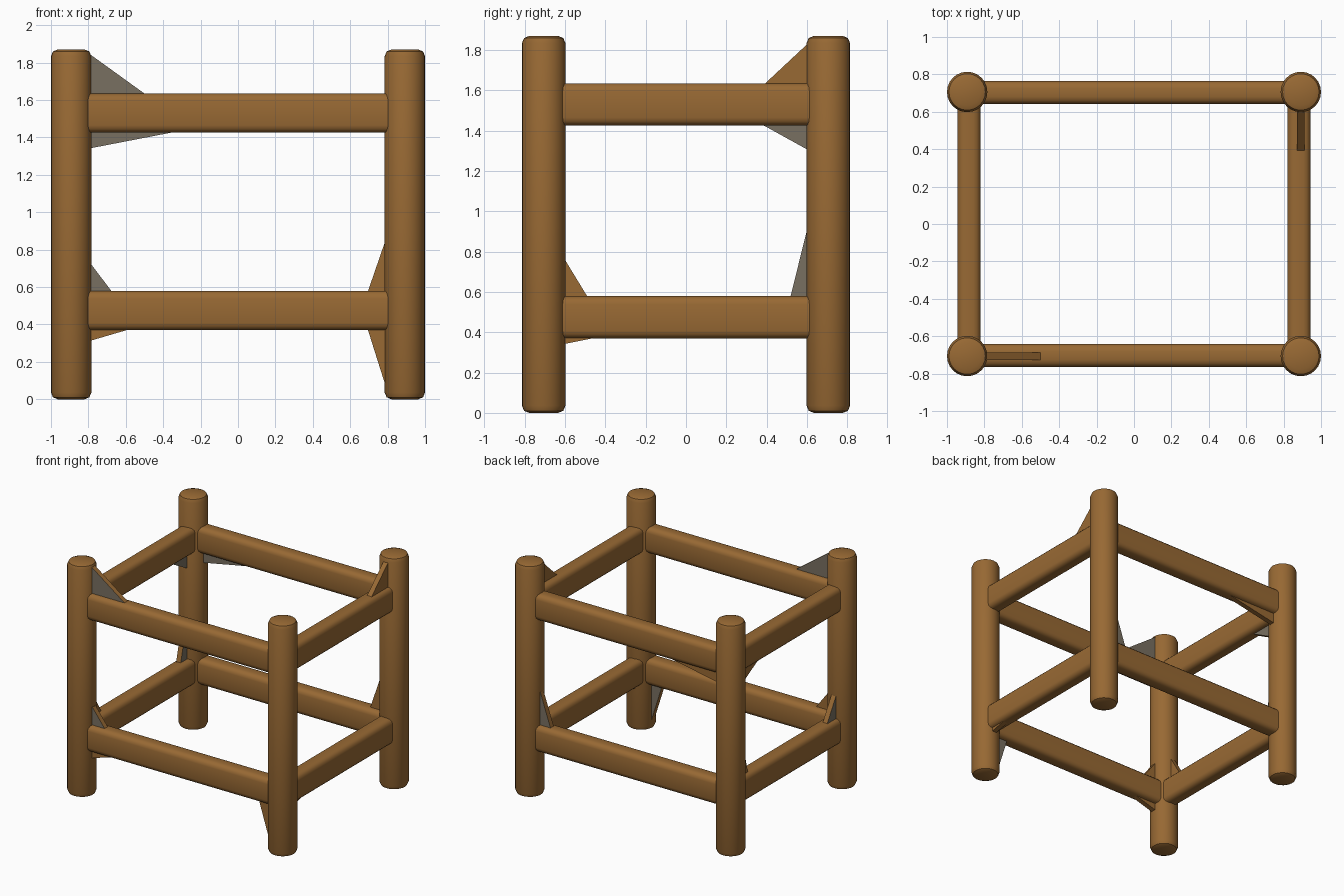
import bpy, bmesh, math
from mathutils import Vector

if "Cube" in bpy.data.objects:
    bpy.data.objects.remove(bpy.data.objects["Cube"])

wood = bpy.data.materials.new("brown wood")
wood.diffuse_color = (0.315, 0.142, 0.034, 1)
wood.use_nodes = True
wood.node_tree.nodes["Principled BSDF"].inputs["Base Color"].default_value = wood.diffuse_color
grey = bpy.data.materials.new("weathered grey")
grey.diffuse_color = (0.19, 0.162, 0.12, 1)
grey.use_nodes = True
grey.node_tree.nodes["Principled BSDF"].inputs["Base Color"].default_value = grey.diffuse_color

PX, PY, R, H = 0.892, 0.706, 0.108, 1.87   # post centres, radius, height


def finish(bm, name, angle=40):
    bmesh.ops.recalc_face_normals(bm, faces=bm.faces)
    me = bpy.data.meshes.new(name)
    bm.to_mesh(me)
    bm.free()
    ob = bpy.data.objects.new(name, me)
    bpy.context.collection.objects.link(ob)
    me.materials.append(wood)
    if name.startswith("joint_web"):
        me.materials.append(grey)
    bpy.ops.object.select_all(action='DESELECT')
    ob.select_set(True)
    bpy.context.view_layer.objects.active = ob
    bpy.ops.object.shade_smooth_by_angle(angle=math.radians(angle))


def post(name, x, y):
    # round post with softened ends
    bm = bmesh.new()
    bmesh.ops.create_cone(bm, cap_ends=True, segments=24, radius1=R, radius2=R, depth=H)
    rims = [e for e in bm.edges if abs(e.verts[0].co.z - e.verts[1].co.z) < 1e-4]
    bmesh.ops.bevel(bm, geom=rims, offset=0.036, segments=2, profile=0.5, affect='EDGES')
    bmesh.ops.translate(bm, verts=bm.verts, vec=(x, y, H / 2))
    finish(bm, name)


def rail(name, size, centre):
    # flat board with rounded long edges, ends buried in the posts
    bm = bmesh.new()
    bmesh.ops.create_cube(bm, size=1)
    bmesh.ops.scale(bm, verts=bm.verts, vec=size)
    axis = 0 if size[0] > size[1] else 1
    long_edges = [e for e in bm.edges
                  if abs(e.verts[0].co[axis] - e.verts[1].co[axis]) > 0.5]
    bmesh.ops.bevel(bm, geom=long_edges, offset=0.04, segments=3, profile=0.5, affect='EDGES')
    bmesh.ops.translate(bm, verts=bm.verts, vec=centre)
    finish(bm, name)


def web(name, sx, sy, axis, run, z_rail, z_post, grey_sides):
    # thin wedge between a post and a rail; run = reach along the rail past the post
    inner = R - 0.015
    z_in = z_rail - math.copysign(0.03, z_post - z_rail)
    bm = bmesh.new()
    sides = []
    for t in (-0.02, 0.02):
        pts = []
        for d, z in ((inner, z_in), (inner, z_post), (R + run, z_rail)):
            if axis == 'x':
                p = Vector((sx * (PX - d), sy * PY + t, z))
            else:
                p = Vector((sx * PX + t, sy * (PY - d), z))
            pts.append(bm.verts.new(p))
        sides.append(pts)
    a, b = sides
    # '-' is the front or left side, '+' the back or right side
    bm.faces.new(a).material_index = int('-' in grey_sides)
    bm.faces.new(b[::-1]).material_index = int('+' in grey_sides)
    for i in range(3):
        j = (i + 1) % 3
        bm.faces.new((a[i], b[i], b[j], a[j]))
    finish(bm, name)


# four corner posts
for sx, side in ((-1, "left"), (1, "right")):
    for sy, end in ((-1, "front"), (1, "back")):
        post(f"{end}_{side}_post", sx * PX, sy * PY)

# two rings of rails, ending inside the posts
for z, level in ((0.474, "lower"), (1.53, "upper")):
    for s, end, side in ((-1, "front", "left"), (1, "back", "right")):
        rail(f"{level}_{end}_rail", (2 * PX - 0.14, 0.125, 0.21), (0, s * 0.703, z))
        rail(f"{level}_{side}_rail", (0.125, 2 * PY - 0.14, 0.21), (s * 0.882, 0, z))

# uneven webs in the joints: post signs, rail axis, reach, rail height, post height, grey sides
LT, LB, UT, UB = 0.575, 0.373, 1.63, 1.43
webs = [
    (-1, -1, 'x', 0.29, UT, 1.85, '-+'),
    (-1, -1, 'x', 0.11, LT, 0.74, '-'),
    (-1, -1, 'x', 0.20, LB, 0.31, ''),
    (-1, -1, 'y', 0.11, LT, 0.78, '-'),
    (1, -1, 'x', 0.09, LB, 0.04, '+'),
    (1, -1, 'y', 0.15, LB, 0.34, ''),
    (-1, 1, 'x', 0.45, UB, 1.34, '-'),
    (-1, 1, 'y', 0.22, UB, 1.30, '+'),
    (-1, 1, 'y', 0.08, LT, 0.96, '+'),
    (1, 1, 'x', 0.09, LT, 0.88, '+'),
    (1, 1, 'y', 0.21, UT, 1.84, ''),
]
for i, w in enumerate(webs):
    web(f"joint_web_{i + 1}", *w)
